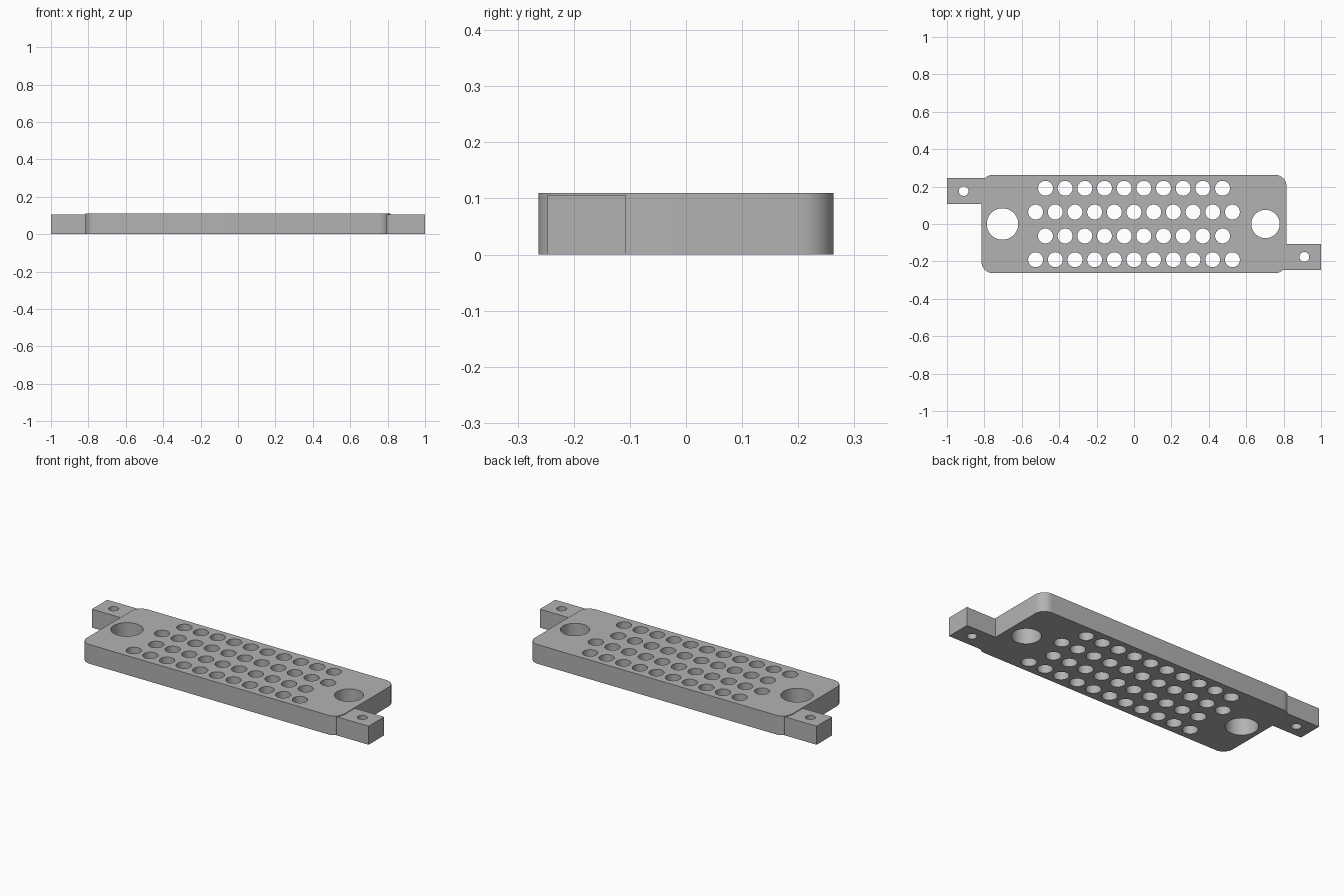
import bpy
from math import sin, cos, pi, asin, radians

cube = bpy.data.objects.get("Cube")
if cube:
    bpy.data.objects.remove(cube, do_unlink=True)

HX, HY, R = 0.815, 0.263, 0.06      # body half sizes and corner radius
BODY_H, TAB_H = 0.11, 0.106
TAB_IN, TAB_OUT = 0.107, 0.247      # tab extent across the width

grey = bpy.data.materials.new("plain grey")
grey.use_nodes = True
colour = (0.45, 0.45, 0.45, 1)
grey.diffuse_color = colour
grey.node_tree.nodes["Principled BSDF"].inputs["Base Color"].default_value = colour


def arc(cx, cy, r, start, end, n):
    return [(cx + r * cos(start + (end - start) * i / n),
             cy + r * sin(start + (end - start) * i / n)) for i in range(n + 1)]


def circle(cx, cy, r, n=32):
    return arc(cx, cy, r, 0, 2 * pi, n)[:-1]


def plate(name, loops, height):
    """Extrude an outline with holes into a solid standing on the ground."""
    curve = bpy.data.curves.new(name + "_outline", "CURVE")
    curve.dimensions = "2D"
    curve.fill_mode = "BOTH"
    curve.extrude = height / 2
    for loop in loops:
        spline = curve.splines.new("POLY")
        spline.points.add(len(loop) - 1)
        for point, (x, y) in zip(spline.points, loop):
            point.co = (x, y, 0, 1)
        spline.use_cyclic_u = True
    obj = bpy.data.objects.new(name, curve)
    bpy.context.collection.objects.link(obj)
    obj.location.z = height / 2
    bpy.ops.object.select_all(action="DESELECT")
    obj.select_set(True)
    bpy.context.view_layer.objects.active = obj
    bpy.ops.object.convert(target="MESH")
    obj = bpy.context.object
    obj.name = name
    obj.data.materials.clear()
    obj.data.materials.append(grey)
    # Weld the caps to the walls
    bpy.ops.object.mode_set(mode="EDIT")
    bpy.ops.mesh.select_all(action="SELECT")
    bpy.ops.mesh.remove_doubles(threshold=0.0001)
    bpy.ops.mesh.normals_make_consistent(inside=False)
    bpy.ops.object.mode_set(mode="OBJECT")
    bpy.ops.object.shade_smooth_by_angle(angle=radians(30))
    return obj


# Perforated body: rounded outline, two large holes, staggered rows of vents
outline = []
for k, (sx, sy) in enumerate([(1, 1), (-1, 1), (-1, -1), (1, -1)]):
    outline += arc(sx * (HX - R), sy * (HY - R), R, k * pi / 2, (k + 1) * pi / 2, 10)
holes = [circle(-0.703, 0, 0.084, 48), circle(0.703, 0, 0.076, 48)]
for y, count in [(0.191, 10), (0.064, 11), (-0.064, 10), (-0.191, 11)]:
    holes += [circle((i - (count - 1) / 2) * 0.1052, y, 0.04) for i in range(count)]
plate("perforated_body", [outline] + holes, BODY_H)

# Mounting tabs at opposite corners, fitted against the rounded body corner
fit = arc(HX - R, HY - R, R, 0, asin((TAB_OUT - HY + R) / R), 8)
tab = [(1, TAB_OUT), (1, TAB_IN), (HX, TAB_IN)] + fit
for name, sx, sy in [("right_tab", -1, 1), ("left_tab", 1, -1)]:
    loops = [tab, circle(0.911, 0.176, 0.026)]
    plate(name, [[(sx * x, sy * y) for x, y in loop] for loop in loops], TAB_H)
